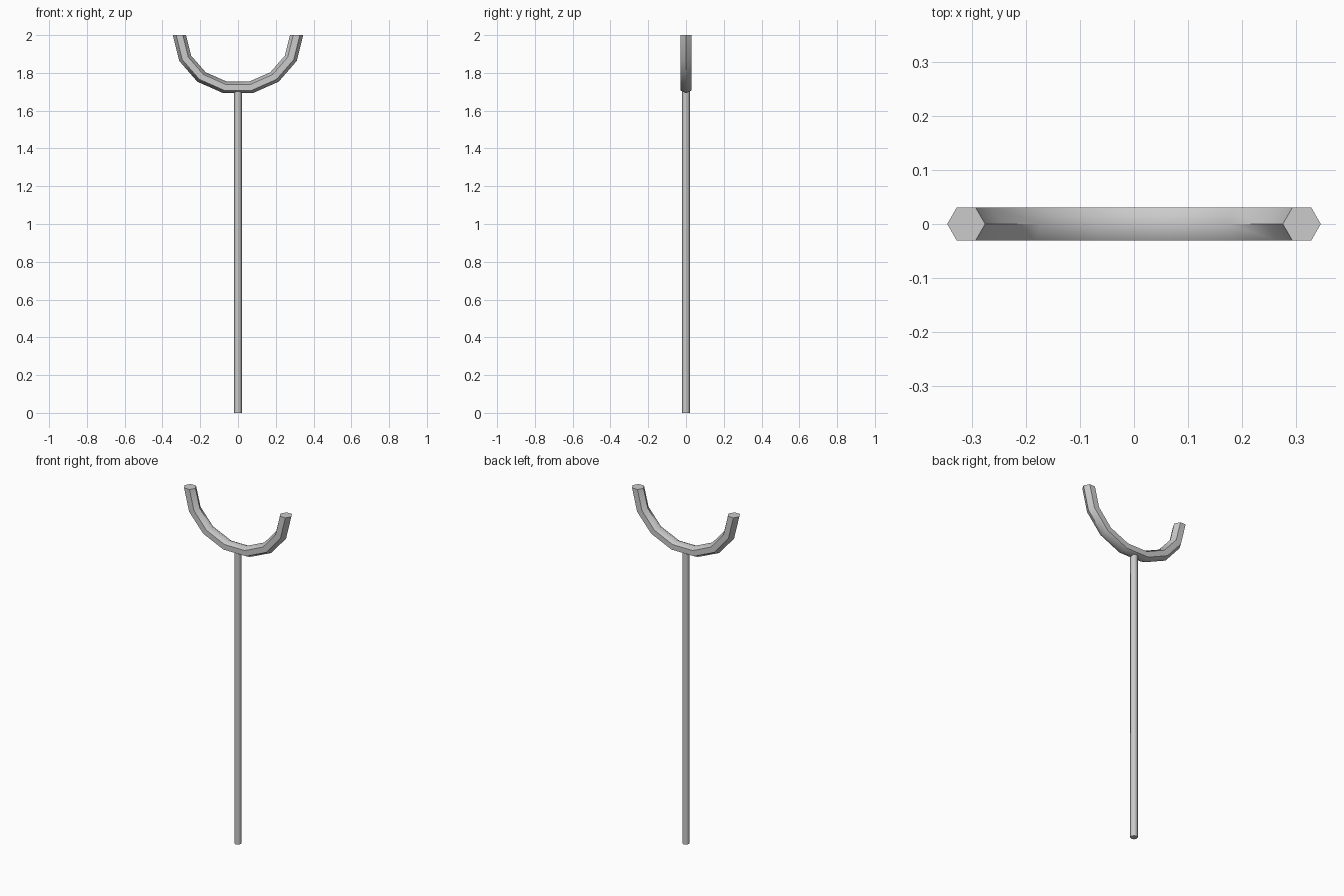
import bpy, bmesh
from math import sin, cos, pi

if "Cube" in bpy.data.objects:
    bpy.data.objects.remove(bpy.data.objects["Cube"])


def finish(name, bm):
    bmesh.ops.recalc_face_normals(bm, faces=bm.faces)
    mesh = bpy.data.meshes.new(name)
    bm.to_mesh(mesh)
    bm.free()
    obj = bpy.data.objects.new(name, mesh)
    bpy.context.collection.objects.link(obj)
    bpy.ops.object.select_all(action='DESELECT')
    obj.select_set(True)
    bpy.context.view_layer.objects.active = obj
    bpy.ops.object.shade_smooth_by_angle(angle=pi / 3.2)
    return obj


# Cradle: half torus, 7 segments, hexagonal section, slightly flattened in height
MAJOR, MINOR, SQUASH, SEGS, SIDES = 0.31, 0.035, 0.915, 7, 6
bm = bmesh.new()
rings = []
for i in range(SEGS + 1):
    a = pi + pi * i / SEGS
    ring = []
    for j in range(SIDES):
        t = 2 * pi * j / SIDES
        r = MAJOR + MINOR * cos(t)
        ring.append(bm.verts.new((r * cos(a), MINOR * sin(t), 2 + SQUASH * r * sin(a))))
    rings.append(ring)
for a, b in zip(rings, rings[1:]):
    for j in range(SIDES):
        k = (j + 1) % SIDES
        bm.faces.new((a[j], a[k], b[k], b[j]))
bm.faces.new(rings[0])
bm.faces.new(rings[-1])
finish("fork_cradle", bm)

# Pole: thin straight rod reaching just into the cradle
bm = bmesh.new()
bmesh.ops.create_cone(bm, cap_ends=True, segments=8, radius1=0.02, radius2=0.02, depth=1.705)
bmesh.ops.translate(bm, verts=bm.verts, vec=(0, 0, 1.705 / 2))
finish("pole", bm)
